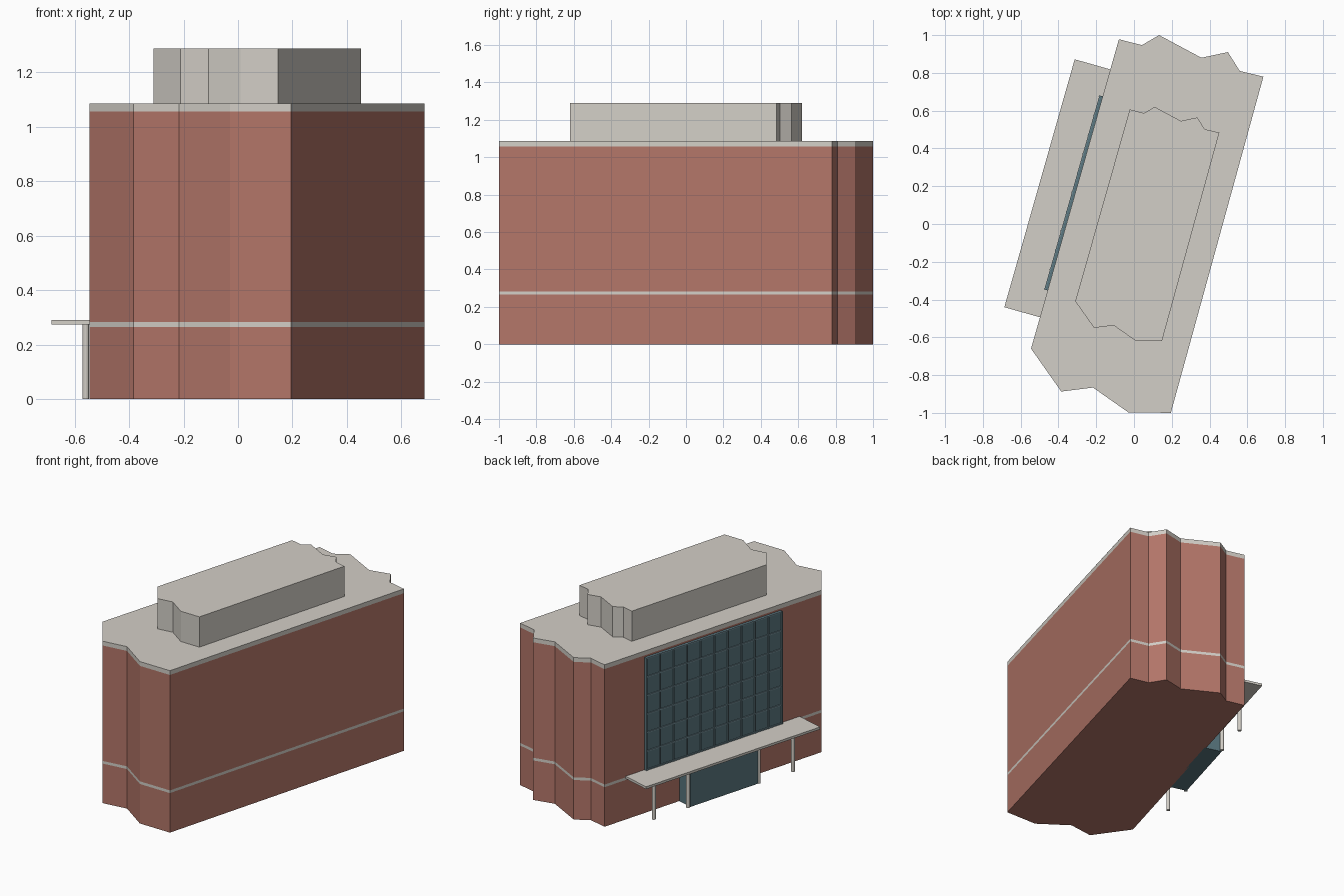
import bpy, bmesh, math
from mathutils import Vector, Matrix

if "Cube" in bpy.data.objects:
    bpy.data.objects.remove(bpy.data.objects["Cube"])


def material(name, rgb):
    m = bpy.data.materials.new(name)
    m.diffuse_color = (*rgb, 1)
    m.use_nodes = True
    m.node_tree.nodes["Principled BSDF"].inputs["Base Color"].default_value = m.diffuse_color
    return m


BRICK = material("brick", (0.45, 0.18, 0.14))
STONE = material("stone", (0.65, 0.62, 0.57))
GLASS = material("glass", (0.10, 0.18, 0.21))
FRAME = material("frame", (0.17, 0.27, 0.31))

# Building footprint, counter-clockwise from the front left corner
PLAN = [(-0.545, -0.66), (-0.385, -0.887), (-0.217, -0.866), (-0.03, -0.997),
        (0.195, -1.0), (0.685, 0.78), (0.56, 0.81), (0.497, 0.91),
        (0.357, 0.88), (0.133, 1.0), (0.042, 0.947), (-0.08, 0.978)]


def finish(name, bm, mat):
    bmesh.ops.recalc_face_normals(bm, faces=bm.faces)
    me = bpy.data.meshes.new(name)
    bm.to_mesh(me)
    bm.free()
    me.materials.append(mat)
    ob = bpy.data.objects.new(name, me)
    bpy.context.collection.objects.link(ob)
    return ob


def storey(name, z0, z1, mat, scale=1.0, dx=0.0):
    """Extrude the footprint from z0 to z1."""
    bm = bmesh.new()
    face = bm.faces.new([bm.verts.new((x * scale + dx, y * scale, z0)) for x, y in PLAN])
    ext = bmesh.ops.extrude_face_region(bm, geom=[face])
    for v in ext["geom"]:
        if isinstance(v, bmesh.types.BMVert):
            v.co.z = z1
    return finish(name, bm, mat)


# Stacked body: brick, stone band, brick, roof slab, penthouse
storey("lower_walls", 0, 0.265, BRICK)
storey("stone_band", 0.265, 0.283, STONE)
storey("upper_walls", 0.283, 1.057, BRICK)
storey("roof_slab", 1.057, 1.086, STONE)
storey("penthouse", 1.086, 1.289, STONE, 0.62, 0.027)

# Left facade frame: u runs along the wall, n points outward, origin mid-wall
front, back = Vector((*PLAN[0], 0)), Vector((*PLAN[-1], 0))
u = (front - back).normalized()
n = Vector((u.y, -u.x, 0))
mid = back + u * 0.848
WALL = Matrix(((u.x, n.x, 0, mid.x), (u.y, n.y, 0, mid.y), (0, 0, 1, 0), (0, 0, 0, 1)))


def add_box(bm, lo, hi):
    """Box given in wall coordinates (along, out, up)."""
    lo, hi = Vector(lo), Vector(hi)
    m = WALL @ Matrix.Translation((lo + hi) / 2) @ Matrix.Diagonal((*(hi - lo), 1))
    bmesh.ops.create_cube(bm, size=1, matrix=m)


def box(name, lo, hi, mat):
    bm = bmesh.new()
    add_box(bm, lo, hi)
    return finish(name, bm, mat)


# Glazed curtain wall with its grid of mullions
W, Z0, Z1 = 0.534, 0.29, 1.045
box("curtain_glass", (-W, -0.01, Z0), (W, 0.012, Z1), GLASS)
bm = bmesh.new()
for i in range(11):
    a = -W + 0.004 + (2 * W - 0.008) * i / 10
    add_box(bm, (a - 0.004, 0.0, Z0), (a + 0.004, 0.02, Z1))
for j in range(7):
    z = Z0 + 0.004 + (Z1 - Z0 - 0.008) * j / 6
    add_box(bm, (-W, 0.0, z - 0.004), (W, 0.018, z + 0.004))
finish("mullions", bm, FRAME)

# Entrance canopy, glazed lobby and posts
box("canopy", (-0.682, -0.01, 0.274), (0.682, 0.196, 0.29), STONE)
box("entrance_lobby", (-0.262, -0.01, 0), (0.275, 0.108, 0.268), GLASS)
for i, a in enumerate((-0.545, -0.277, 0.277, 0.545)):
    bm = bmesh.new()
    bmesh.ops.create_cone(bm, cap_ends=True, segments=12, radius1=0.012, radius2=0.012,
                          depth=0.274, matrix=WALL @ Matrix.Translation((a, 0.103, 0.137)))
    finish(f"canopy_post_{i + 1}", bm, STONE)
